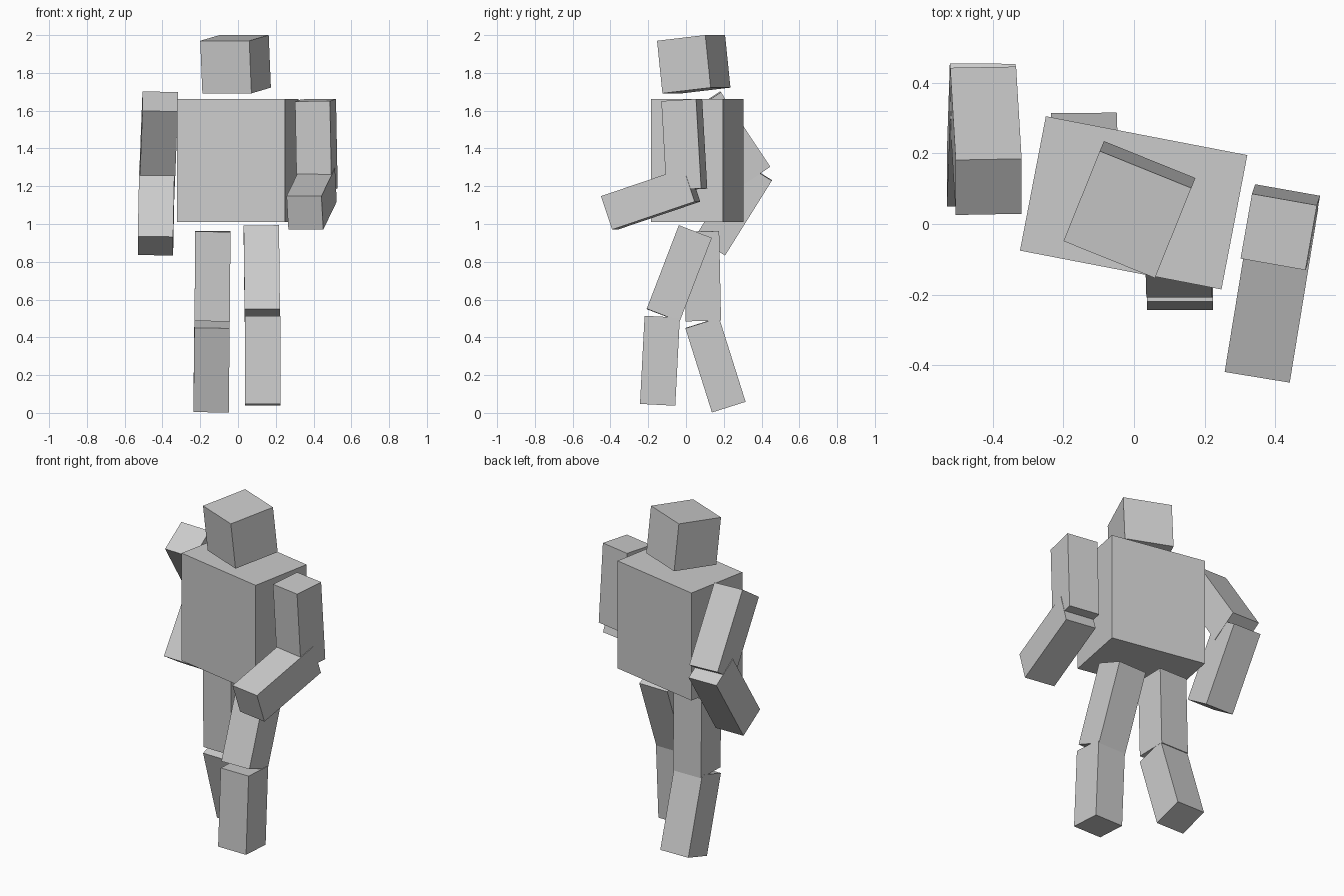
import bpy
from math import radians
from mathutils import Matrix

if "Cube" in bpy.data.objects:
    bpy.data.objects.remove(bpy.data.objects["Cube"])


def block(name, size, centre, yaw=0, pitch=0, roll=0):
    """Box swung by pitch and roll, then turned by yaw (degrees)."""
    bpy.ops.mesh.primitive_cube_add(size=1)
    ob = bpy.context.object
    ob.name = name
    rot = (Matrix.Rotation(radians(yaw), 4, 'Z')
           @ Matrix.Rotation(radians(pitch), 4, 'X')
           @ Matrix.Rotation(radians(roll), 4, 'Y'))
    ob.matrix_world = (Matrix.Translation(centre) @ rot
                       @ Matrix.Diagonal((*size, 1)))
    return ob


# Torso and head
block("torso", (0.582, 0.388, 0.65), (-0.001, 0.06, 1.336), yaw=-10.9)
block("head", (0.28, 0.277, 0.28), (-0.013, 0.041, 1.846), yaw=-22, pitch=6.3)

# Limbs share one square section; pitch swings the lower end to the back
UPPER = (0.187, 0.187, 0.474)
LOWER = (0.187, 0.187, 0.467)
limbs = [
    # name, size, centre, yaw, pitch, roll
    ("upper_arm_a", UPPER, (0.415, -0.009, 1.419), -10, 3.4, -0.5),
    ("forearm_a", LOWER, (0.390, -0.187, 1.133), -9.3, -71.5, 0),
    ("upper_arm_b", UPPER, (-0.420, 0.236, 1.451), 0, 33.5, 1.9),
    ("forearm_b", LOWER, (-0.433, 0.252, 1.082), 0, -32, 1),
    ("thigh_a", UPPER, (0.126, -0.036, 0.738), 0, -21, -0.6),
    ("shin_a", LOWER, (0.131, -0.138, 0.276), 0, -3, 0),
    ("thigh_b", UPPER, (-0.135, 0.087, 0.724), 0, 1.2, 0.4),
    ("shin_b", LOWER, (-0.140, 0.156, 0.254), 0, 17.5, 0.6),
]
for limb in limbs:
    block(*limb)
